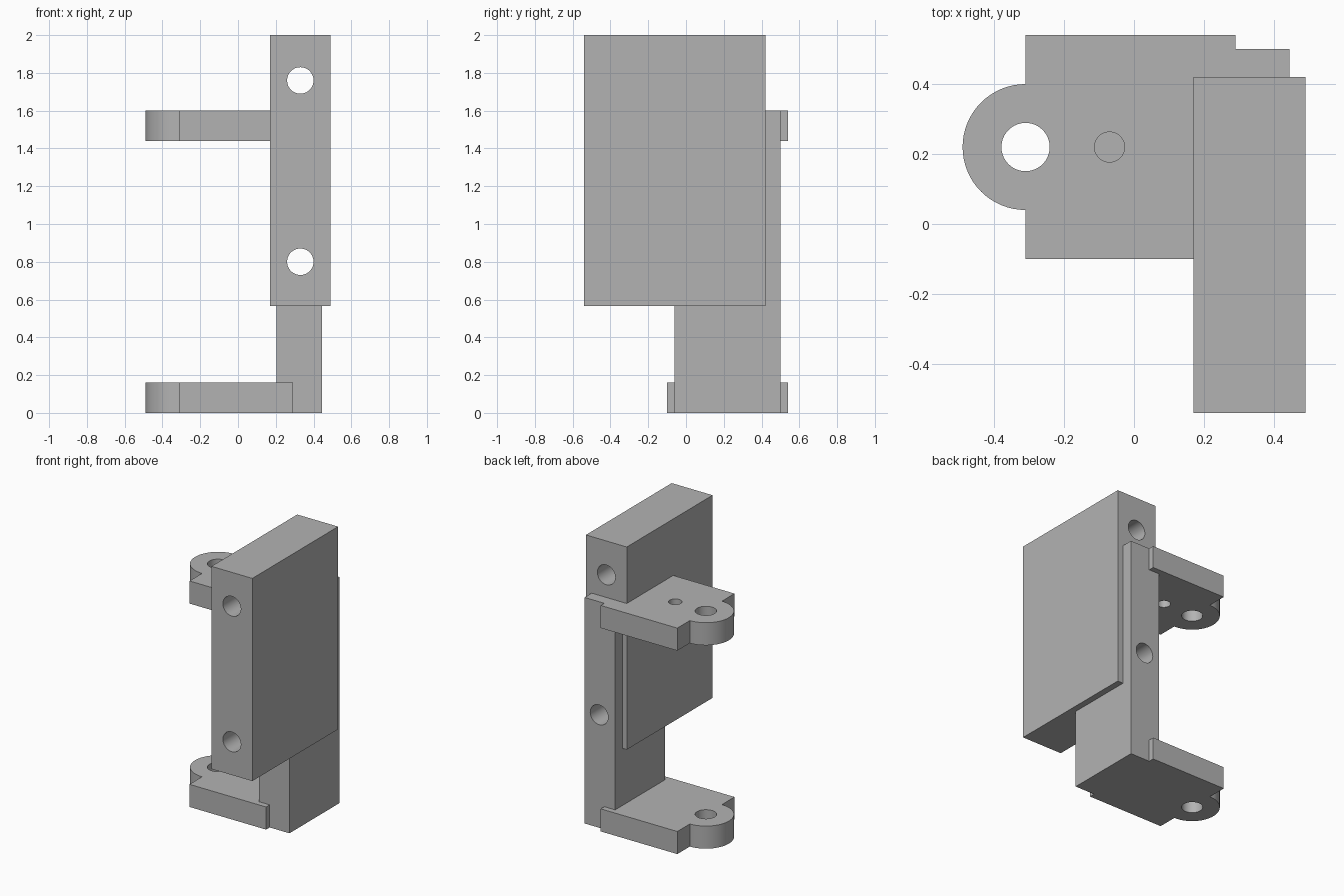
import bpy, bmesh, math
from mathutils import Matrix, Vector

if "Cube" in bpy.data.objects:
    bpy.data.objects.remove(bpy.data.objects["Cube"])

grey = bpy.data.materials.new("plain grey")
grey.diffuse_color = (0.45, 0.45, 0.45, 1)
grey.use_nodes = True
grey.node_tree.nodes["Principled BSDF"].inputs["Base Color"].default_value = grey.diffuse_color


def make_object(name, bm):
    bmesh.ops.recalc_face_normals(bm, faces=bm.faces)
    mesh = bpy.data.meshes.new(name)
    bm.to_mesh(mesh)
    bm.free()
    mesh.materials.append(grey)
    obj = bpy.data.objects.new(name, mesh)
    bpy.context.collection.objects.link(obj)
    return obj


def prism(name, outline, z0, z1):
    """Extrude an xy outline from z0 up to z1."""
    bm = bmesh.new()
    face = bm.faces.new([bm.verts.new((x, y, z0)) for x, y in outline])
    top = bmesh.ops.extrude_face_region(bm, geom=[face])["geom"]
    verts = [v for v in top if isinstance(v, bmesh.types.BMVert)]
    bmesh.ops.translate(bm, verts=verts, vec=(0, 0, z1 - z0))
    return make_object(name, bm)


def box(name, x0, x1, y0, y1, z0, z1):
    return prism(name, [(x0, y0), (x1, y0), (x1, y1), (x0, y1)], z0, z1)


def drill(name, center, radius, length, along_y=False):
    bm = bmesh.new()
    matrix = Matrix.Translation(Vector(center))
    if along_y:
        matrix = matrix @ Matrix.Rotation(math.pi / 2, 4, 'X')
    bmesh.ops.create_cone(bm, cap_ends=True, segments=64, radius1=radius,
                          radius2=radius, depth=length, matrix=matrix)
    obj = make_object(name, bm)
    obj.hide_render = True
    return obj


def combine(target, other, operation):
    """Apply an exact boolean and discard the helper."""
    mod = target.modifiers.new("boolean", 'BOOLEAN')
    mod.operation, mod.solver, mod.object = operation, 'EXACT', other
    bpy.context.view_layer.objects.active = target
    bpy.ops.object.modifier_apply(modifier=mod.name)
    bpy.data.objects.remove(other)


# Hinge plate outline: rectangle with a round ear on the left
EAR_X, EAR_Y, EAR_R = -0.31, 0.22, 0.18
ear = [(EAR_X - EAR_R * math.sin(math.pi * i / 32),
        EAR_Y + EAR_R * math.cos(math.pi * i / 32)) for i in range(33)]
outline = [(EAR_X, -0.10), (0.29, -0.10), (0.29, 0.54), (EAR_X, 0.54)] + ear

# Upright post, handle block and the two hinge plates form one solid
bracket = box("hinge_bracket", 0.205, 0.445, -0.06, 0.50, 0, 1.60)
combine(bracket, box("block", 0.17, 0.49, -0.54, 0.42, 0.565, 2.0), 'UNION')
for z in (0, 1.44):
    combine(bracket, prism("hinge_plate", outline, z, z + 0.16), 'UNION')

# Bolt holes through the block, front to back
for z in (0.80, 1.76):
    combine(bracket, drill("bolt_hole", (0.33, 0, z), 0.07, 2, True), 'DIFFERENCE')
# Pin hole through both ears, small hole in the upper plate only
combine(bracket, drill("pin_hole", (EAR_X, EAR_Y, 0.8), 0.069, 3), 'DIFFERENCE')
combine(bracket, drill("small_hole", (-0.07, EAR_Y, 1.52), 0.043, 0.4), 'DIFFERENCE')

# Merge coplanar faces and shade the curved walls smoothly
bm = bmesh.new()
bm.from_mesh(bracket.data)
bmesh.ops.remove_doubles(bm, verts=bm.verts, dist=1e-5)
bmesh.ops.dissolve_limit(bm, angle_limit=math.radians(0.5),
                         verts=bm.verts, edges=bm.edges)
bm.to_mesh(bracket.data)
bm.free()
bpy.ops.object.select_all(action='DESELECT')
bracket.select_set(True)
bpy.context.view_layer.objects.active = bracket
bpy.ops.object.shade_smooth_by_angle(angle=math.radians(30))
